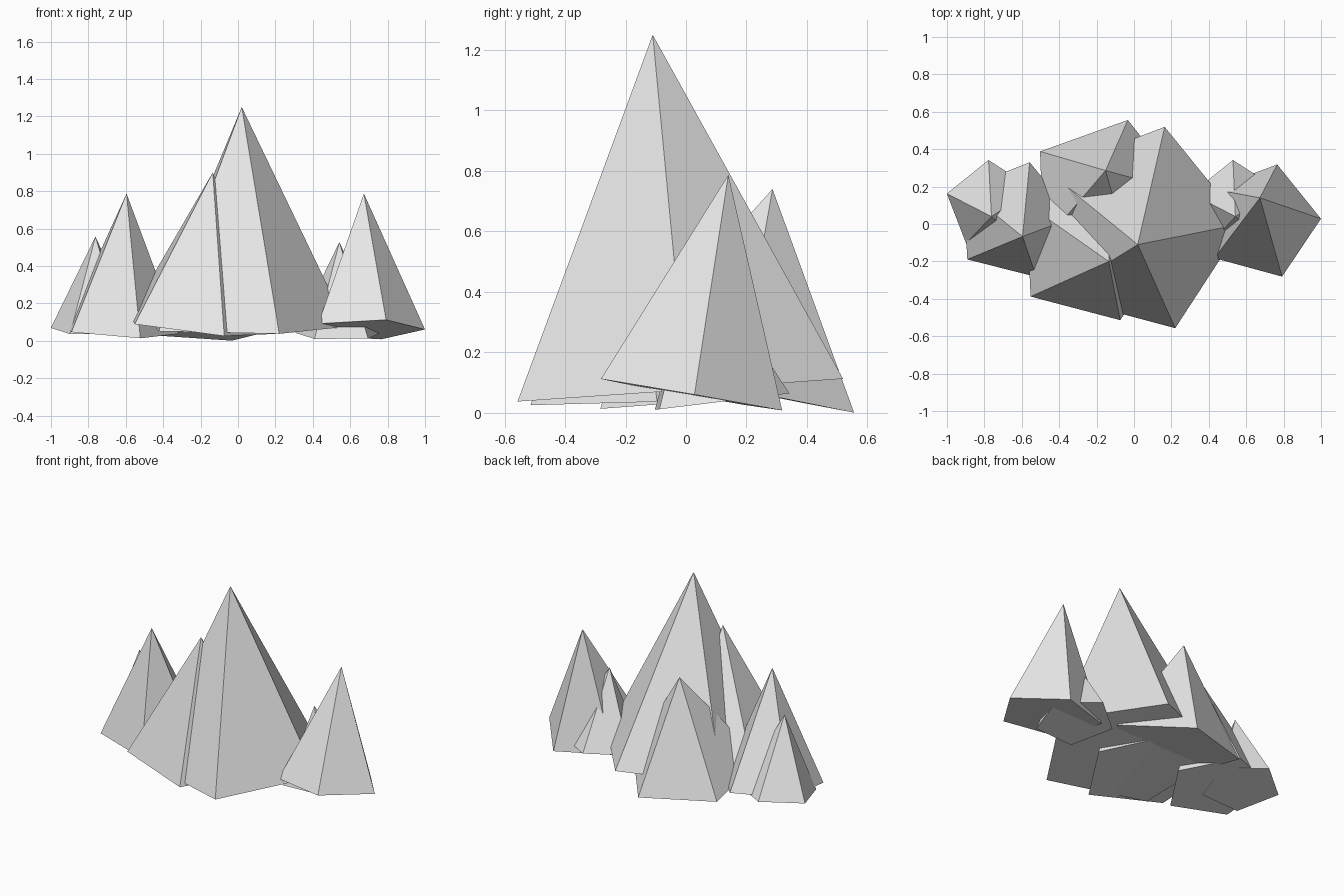
import bpy
import bmesh
from math import cos, sin, radians
from mathutils import Vector

cube = bpy.data.objects.get("Cube")
if cube:
    bpy.data.objects.remove(cube, do_unlink=True)

# One plain stone colour for every spike
STONE = (0.8, 0.8, 0.8, 1)
stone = bpy.data.materials.new("pale_grey_stone")
stone.use_nodes = True
stone.diffuse_color = STONE
stone.node_tree.nodes["Principled BSDF"].inputs["Base Color"].default_value = STONE

SIDES = 5


def spike(name, centre, apex, radius, turn):
    """Leaning five-sided rock spike with a closed base square to its axis."""
    centre, apex = Vector(centre), Vector(apex)
    tilt = Vector((0, 0, 1)).rotation_difference(apex - centre)
    bm = bmesh.new()
    ring = []
    for i in range(SIDES):
        a = radians(turn + 360 * i / SIDES)
        ring.append(bm.verts.new(centre + tilt @ Vector((radius * cos(a), radius * sin(a), 0))))
    tip = bm.verts.new(apex)
    bm.faces.new(ring[::-1])
    for i in range(SIDES):
        bm.faces.new((ring[i], ring[(i + 1) % SIDES], tip))
    bmesh.ops.recalc_face_normals(bm, faces=bm.faces)
    mesh = bpy.data.meshes.new(name)
    bm.to_mesh(mesh)
    bm.free()
    mesh.materials.append(stone)
    obj = bpy.data.objects.new(name, mesh)
    bpy.context.collection.objects.link(obj)


# Central group
spike("main_spike", (0.017, -0.028, 0.075), (0.02, -0.11, 1.25), 0.568, -69)
spike("front_spike", (-0.223, -0.12, 0.08), (-0.135, -0.2, 0.9), 0.425, -69)
spike("back_spike", (-0.15, 0.155, 0.08), (-0.152, 0.286, 0.74), 0.425, 74)

# Outer pairs, one large and one small spike on each side
spike("left_large_spike", (0.68, 0.014, 0.06), (0.673, 0.14, 0.787), 0.32, -69.5)
spike("right_large_spike", (-0.64, 0.017, 0.055), (-0.596, -0.067, 0.787), 0.325, -68.5)
spike("left_small_spike", (0.542, 0.1, 0.035), (0.542, 0.04, 0.527), 0.244, 93)
spike("right_small_spike", (-0.765, 0.1, 0.06), (-0.762, 0.04, 0.557), 0.244, 93)
